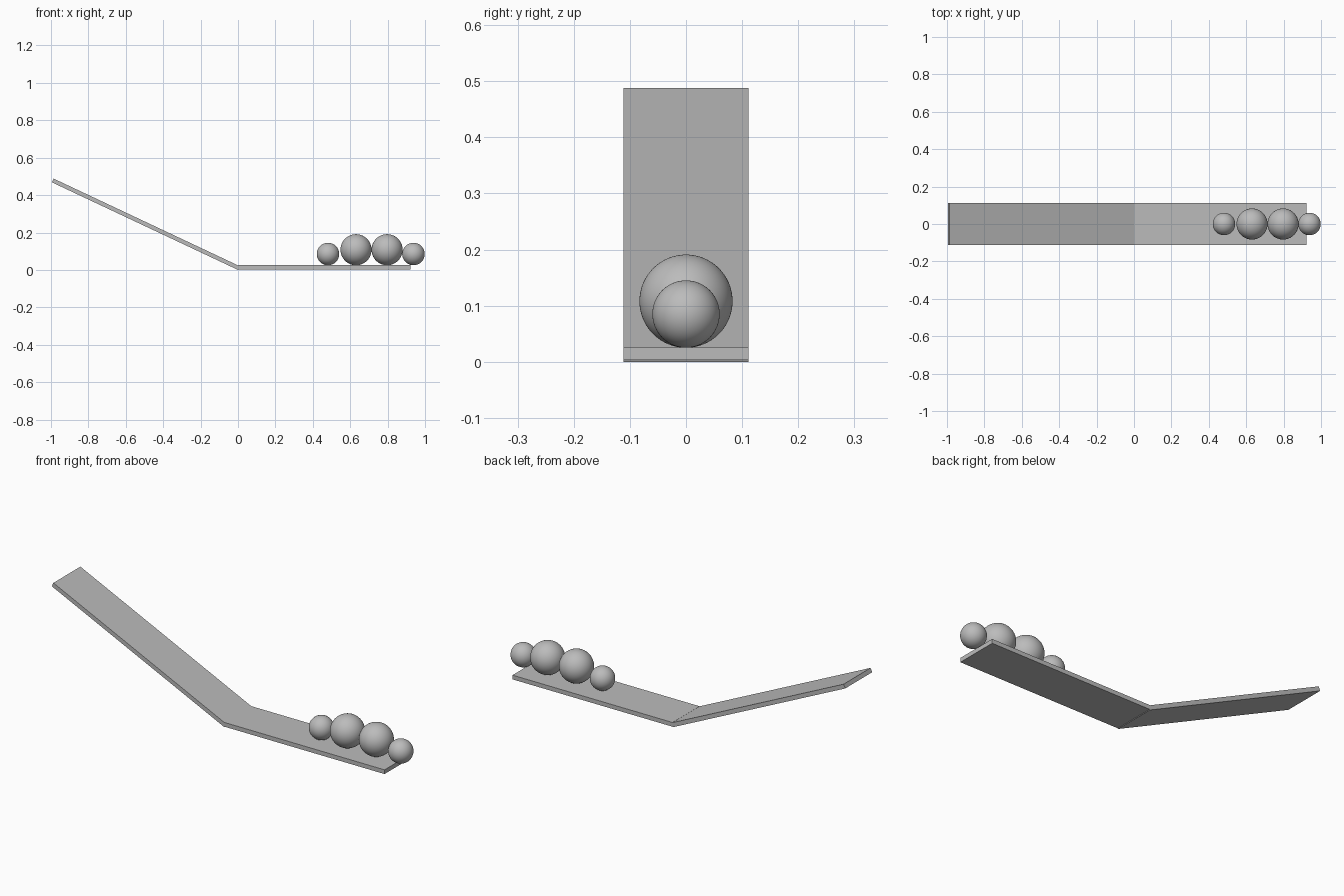
import bpy, math
from mathutils import Matrix, Vector

if "Cube" in bpy.data.objects:
    bpy.data.objects.remove(bpy.data.objects["Cube"])

grey = bpy.data.materials.new("plain grey")
grey.diffuse_color = (0.5, 0.5, 0.5, 1)
grey.use_nodes = True
grey.node_tree.nodes["Principled BSDF"].inputs["Base Color"].default_value = grey.diffuse_color

HALF_W, THICK, TOP = 0.111, 0.022, 0.025


def finish(name):
    ob = bpy.context.object
    ob.name = name
    ob.data.materials.append(grey)
    return ob


def plank(name, length, corner, angle=0.0, direction=1):
    """Box whose lower inner edge sits at corner (x, z), running along direction."""
    bpy.ops.mesh.primitive_cube_add(size=1)
    ob = finish(name)
    ob.data.transform(Matrix.Diagonal((length, 2 * HALF_W, THICK, 1)))
    ob.data.transform(Matrix.Translation((direction * length / 2, 0, THICK / 2)))
    ob.data.transform(Matrix.Rotation(angle, 4, 'Y'))
    ob.data.transform(Matrix.Translation((corner[0], 0, corner[1])))
    return ob


def ball(name, x, r):
    bpy.ops.mesh.primitive_uv_sphere_add(segments=64, ring_count=32, radius=r,
                                         location=(x, 0, TOP + r))
    finish(name)
    bpy.ops.object.shade_smooth()


# Flat track and the inclined ramp meeting it
plank("flat_track", 0.922, (0, TOP - THICK))
plank("ramp", 1.1, (0, 0), math.radians(25.2), -1)

# Row of balls resting on the track
ball("small_ball_inner", 0.481, 0.06)
ball("large_ball_inner", 0.631, 0.083)
ball("large_ball_outer", 0.797, 0.083)
ball("small_ball_outer", 0.938, 0.06)
